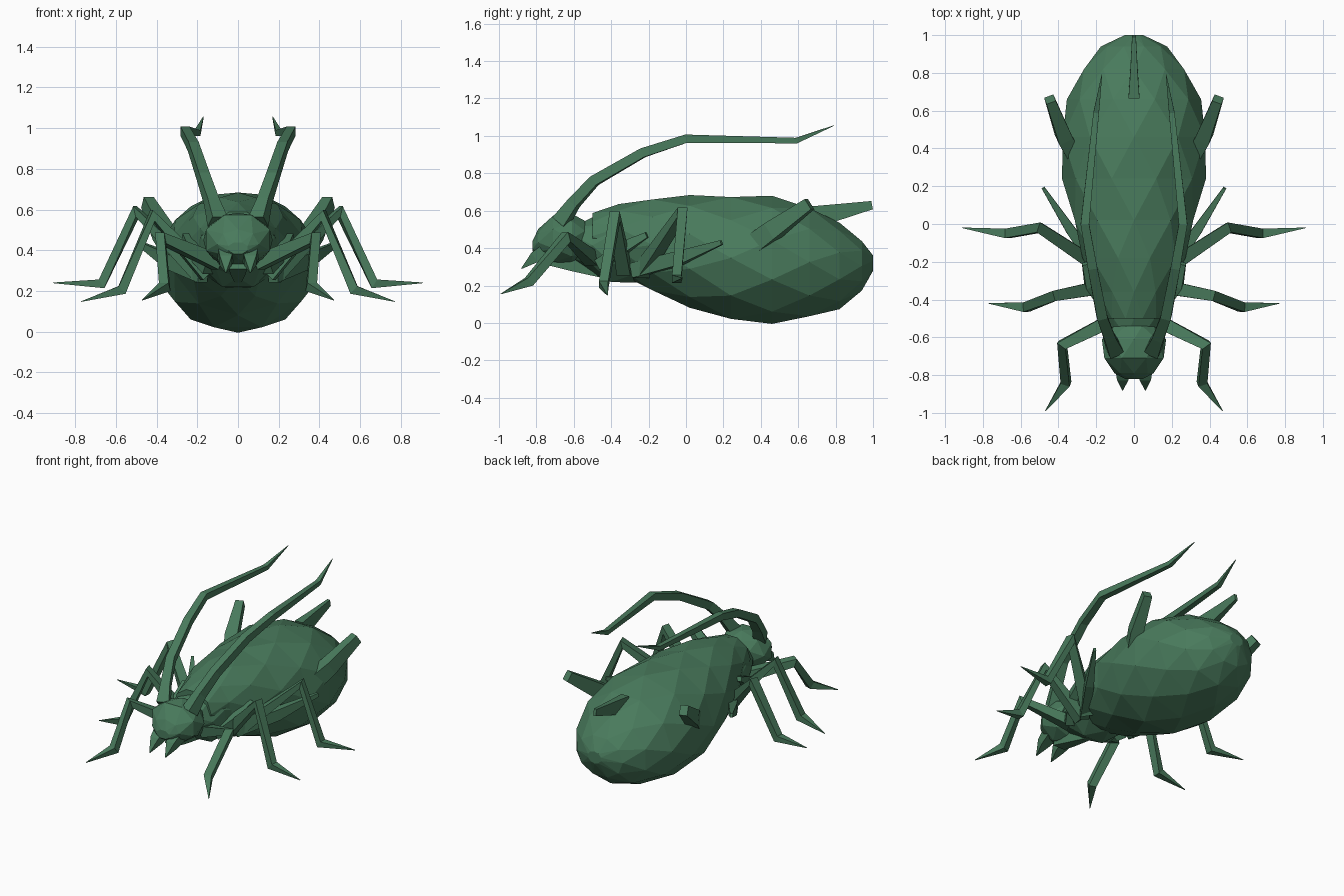
import bpy, math
from mathutils import Vector

green = bpy.data.materials.new("leaf green")
green.diffuse_color = (0.066, 0.195, 0.107, 1)


def make(name, verts, faces, mirror=False):
    me = bpy.data.meshes.new(name)
    me.from_pydata([tuple(v) for v in verts], [], faces)
    me.materials.append(green)
    ob = bpy.data.objects.new(name, me)
    bpy.context.collection.objects.link(ob)
    if mirror:
        m = ob.modifiers.new("mirror", 'MIRROR')
        m.use_axis[0] = True
        m.use_mirror_merge = False
    return ob


def faceted_loft(name, sections, n):
    """Rings (y, half width, low z, high z) along y, each twisted half a step for triangular facets."""
    verts, faces = [], []
    for k, (y, hw, lo, hi) in enumerate(sections):
        for i in range(n):
            a = 2 * math.pi * (i + 0.5 * k) / n + math.pi / 2 + math.pi / n
            r = 1.03
            verts.append((hw * r * math.cos(a), y,
                          (lo + hi) / 2 + (hi - lo) / 2 * r * math.sin(a)))
    for k in range(len(sections) - 1):
        for i in range(n):
            j = (i + 1) % n
            # ring k+1 vertex i sits between ring k vertices i and i+1
            a, b = k * n + i, k * n + j
            c, d = a + n, b + n
            faces += [(a, c, b), (b, c, d)]
    # The twist accumulates evenly, so the index pairing stays consistent
    faces.append(tuple(range(n)))
    last = (len(sections) - 1) * n
    faces.append(tuple(reversed(range(last, last + n))))
    return make(name, verts, faces)


def limb(name, path, widths, mirror=True, flat=1.0):
    """Square-section tapered tube through the path points."""
    pts = [Vector(p) for p in path]
    verts, faces = [], []
    for i, p in enumerate(pts):
        before = (p - pts[i - 1]).normalized() if i else Vector()
        after = (pts[i + 1] - p).normalized() if i < len(pts) - 1 else Vector()
        t = (before + after).normalized()
        ref = Vector((0, 0, 1)) if abs(t.z) < 0.97 else Vector((0, 1, 0))
        s = t.cross(ref).normalized()
        u = s.cross(t)
        h = widths[i] / 2
        for a, b in ((1, 1), (-1, 1), (-1, -1), (1, -1)):
            verts.append(p + s * a * h * flat + u * b * h)
    for k in range(len(pts) - 1):
        for i in range(4):
            j = (i + 1) % 4
            faces.append((k * 4 + i, k * 4 + j, k * 4 + 4 + j, k * 4 + 4 + i))
    e = len(verts) - 4
    faces += [(3, 2, 1, 0), (e, e + 1, e + 2, e + 3)]
    return make(name, verts, faces, mirror)


# Swollen abdomen
faceted_loft("abdomen", [
    (-0.50, 0.14, 0.34, 0.59), (-0.36, 0.19, 0.27, 0.63),
    (-0.18, 0.265, 0.17, 0.665), (0.02, 0.32, 0.09, 0.675),
    (0.24, 0.37, 0.015, 0.68), (0.46, 0.385, 0.005, 0.67),
    (0.66, 0.345, 0.03, 0.62), (0.82, 0.27, 0.08, 0.53),
    (0.94, 0.17, 0.17, 0.44), (1.0, 0.05, 0.28, 0.36)], 10)

# Thorax carrying the legs
faceted_loft("thorax", [
    (-0.60, 0.10, 0.34, 0.52), (-0.50, 0.15, 0.27, 0.56),
    (-0.40, 0.19, 0.21, 0.58), (-0.24, 0.21, 0.22, 0.60),
    (-0.10, 0.18, 0.25, 0.58)], 8)

# Head
faceted_loft("head", [
    (-0.54, 0.11, 0.36, 0.55), (-0.61, 0.165, 0.32, 0.58),
    (-0.71, 0.165, 0.32, 0.58), (-0.79, 0.10, 0.36, 0.50),
    (-0.82, 0.05, 0.38, 0.44)], 8)

# Mouth spikes and beak
limb("mouth_spike", [(0.06, -0.74, 0.39), (0.06, -0.81, 0.35), (0.06, -0.88, 0.29)],
     [0.08, 0.06, 0.004])
limb("beak", [(0, -0.72, 0.35), (0, -0.60, 0.31), (0, -0.42, 0.25)],
     [0.09, 0.07, 0.03], mirror=False)

# Long swept-back antennae
limb("antenna", [(0.10, -0.67, 0.54), (0.13, -0.60, 0.64), (0.17, -0.49, 0.76),
                 (0.22, -0.23, 0.91), (0.26, 0.0, 0.985), (0.20, 0.59, 0.975),
                 (0.17, 0.79, 1.055)],
     [0.08, 0.06, 0.055, 0.05, 0.045, 0.03, 0.003])

# Legs: hip, knee, ankle, toe
legs = {
    "front_leg": [(0.10, -0.50, 0.34), (0.38, -0.64, 0.46), (0.36, -0.84, 0.22), (0.47, -0.99, 0.155)],
    "middle_leg": [(0.15, -0.33, 0.28), (0.42, -0.38, 0.57), (0.57, -0.44, 0.205), (0.77, -0.42, 0.148)],
    "hind_leg": [(0.17, -0.24, 0.27), (0.50, -0.02, 0.59), (0.67, -0.05, 0.235), (0.91, -0.02, 0.24)],
}
for name, path in legs.items():
    limb(name, path, [0.075, 0.055, 0.05, 0.003])

# Swept-back side straps
limb("side_strap", [(0.17, -0.28, 0.28), (0.33, -0.04, 0.345), (0.48, 0.19, 0.43)],
     [0.08, 0.075, 0.025], flat=0.7)
limb("shoulder_strap", [(0.14, -0.46, 0.31), (0.23, -0.32, 0.41), (0.26, -0.21, 0.47)],
     [0.06, 0.06, 0.03])

# Paired tubes on the rear back
limb("rear_tube", [(0.31, 0.36, 0.41), (0.37, 0.46, 0.49), (0.445, 0.66, 0.635)],
     [0.11, 0.10, 0.065], flat=0.8)

# Tail spike
limb("tail_spike", [(0, 0.68, 0.56), (0, 0.80, 0.59), (0, 0.995, 0.63)],
     [0.13, 0.09, 0.045], mirror=False, flat=0.45)
